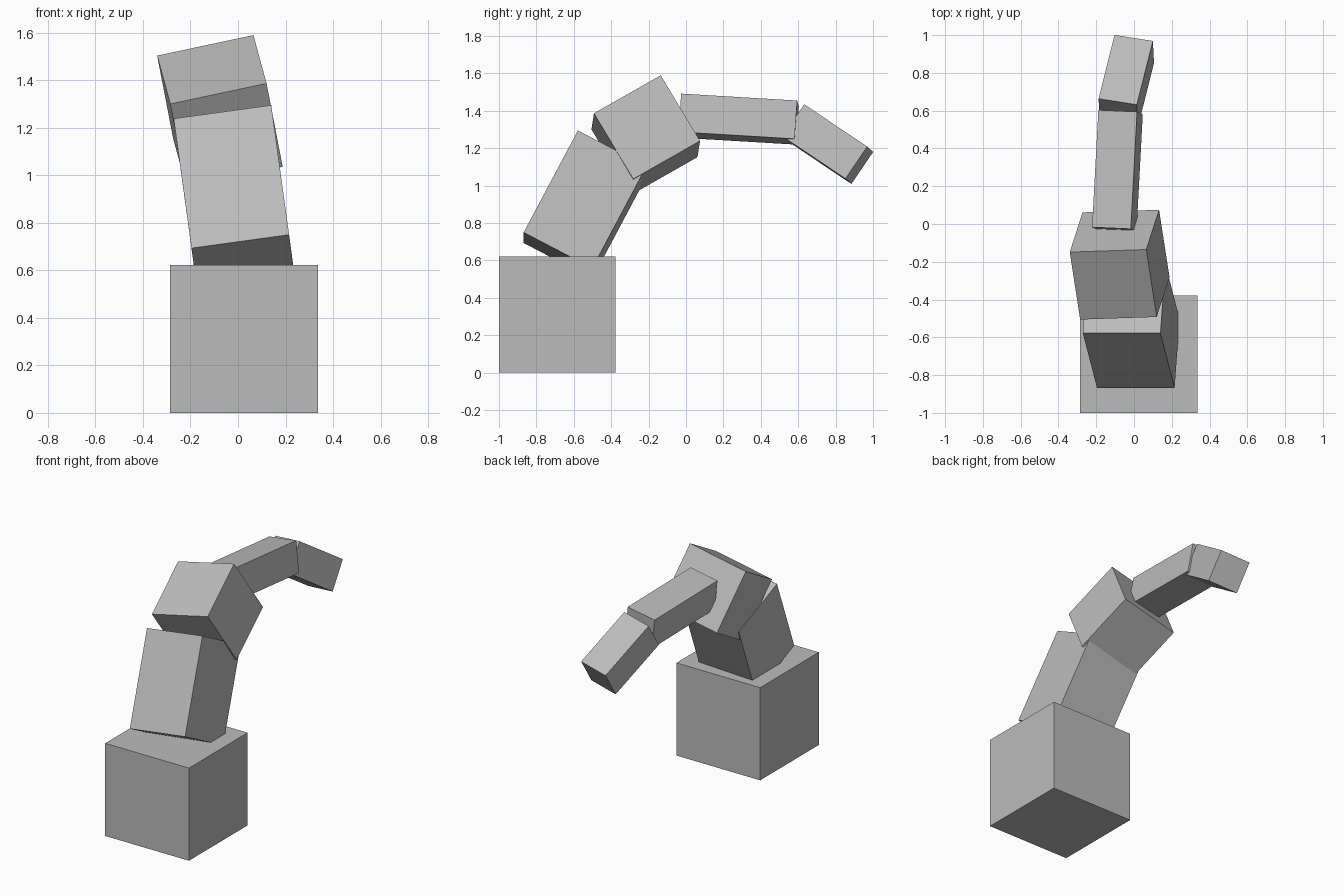
import bpy
import bmesh
from mathutils import Vector, Matrix

if "Cube" in bpy.data.objects:
    bpy.data.objects.remove(bpy.data.objects["Cube"])

UNIT = 0.2073  # common module: every block is 1, 2 or 3 modules per side

grey = bpy.data.materials.new("plain_grey")
grey.diffuse_color = (0.5, 0.5, 0.5, 1.0)
grey.use_nodes = True
grey.node_tree.nodes["Principled BSDF"].inputs["Base Color"].default_value = grey.diffuse_color


def block(name, corner, along, across, modules):
    """Box from its top right far corner, length and width directions, and size in modules."""
    v = Vector(along).normalized()
    u = Vector(across)
    u = (u - v * u.dot(v)).normalized()
    n = u.cross(v)
    width, length, depth = (m * UNIT for m in modules)
    centre = Vector(corner) - u * width / 2 - v * length / 2 - n * depth / 2
    axes = Matrix((u, v, n)).transposed().to_4x4()
    mesh = bpy.data.meshes.new(name)
    bm = bmesh.new()
    bmesh.ops.create_cube(bm, size=1)
    bmesh.ops.scale(bm, vec=(width, length, depth), verts=bm.verts)
    bm.to_mesh(mesh)
    bm.free()
    mesh.materials.append(grey)
    obj = bpy.data.objects.new(name, mesh)
    obj.matrix_world = Matrix.Translation(centre) @ axes
    bpy.context.collection.objects.link(obj)
    return obj


# Pedestal cube
block("base", (0.336, -0.378, 0.622), (0, 1, 0), (1, 0, 0), (3, 3, 3))

# Arm segments, from the pedestal to the tip
block("lower_arm", (0.14, -0.578, 1.295), (-0.075, 0.29, 0.545), (0.41, 0, 0.056), (2, 3, 2))
block("elbow", (0.065, -0.135, 1.59), (-0.055, 0.355, 0.202), (0.405, 0.008, 0.083), (2, 2, 2))
block("forearm", (0.016, 0.594, 1.455), (0.033, 0.62, -0.037), (0.205, -0.008, 0.031), (1, 3, 1))
block("tip", (0.10, 0.969, 1.209), (0.084, 0.334, -0.224), (0.20, -0.031, 0.028), (1, 2, 1))
